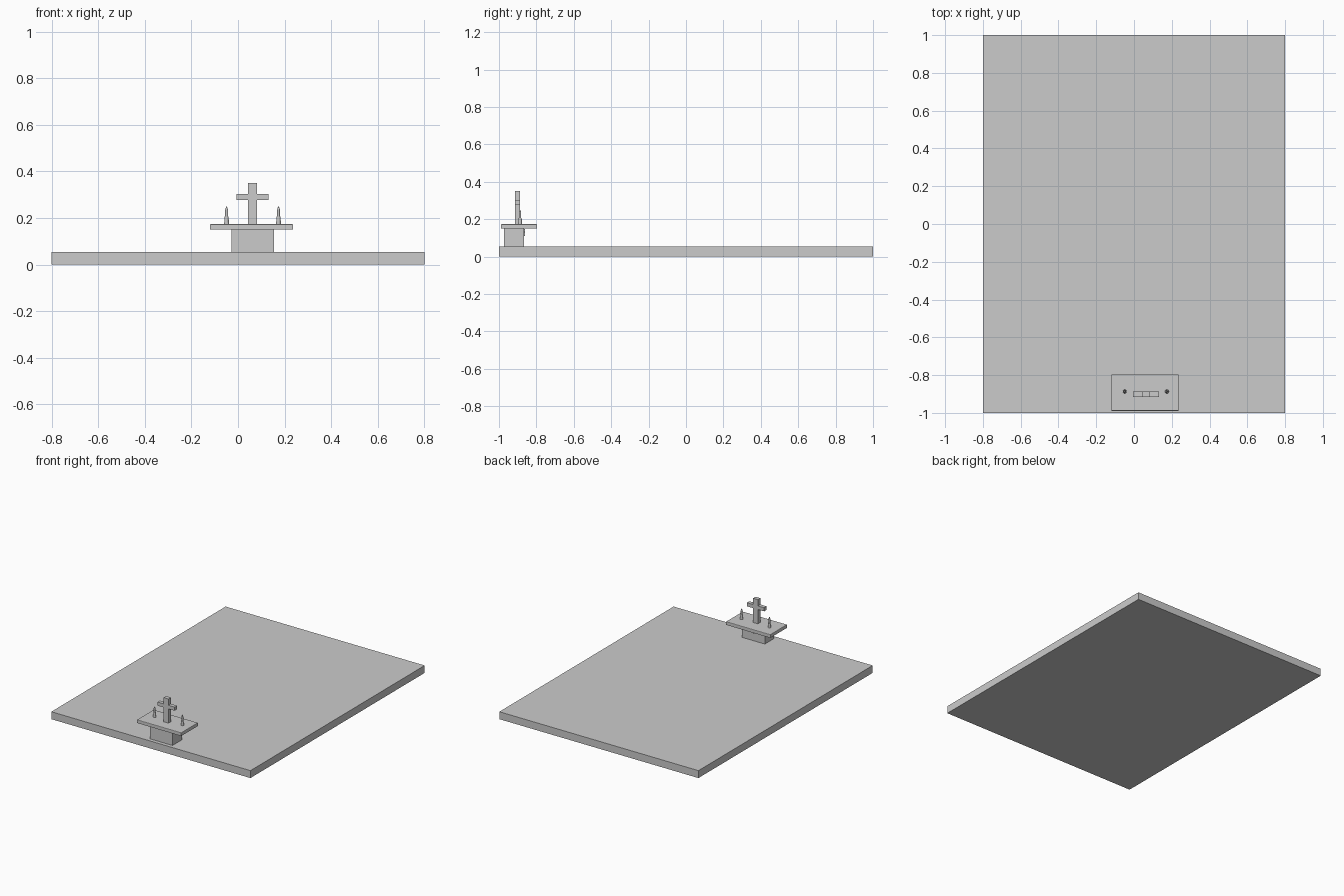
import bpy, bmesh
from math import pi

if "Cube" in bpy.data.objects:
    bpy.data.objects.remove(bpy.data.objects["Cube"])

CX = 0.0625   # centre line of the altar
CY = -0.901   # centre of the cross in depth


def mesh_object(name, bm):
    me = bpy.data.meshes.new(name)
    bmesh.ops.recalc_face_normals(bm, faces=bm.faces)
    bm.to_mesh(me)
    bm.free()
    ob = bpy.data.objects.new(name, me)
    bpy.context.collection.objects.link(ob)
    return ob


def box_bm(x0, x1, y0, y1, z0, z1):
    bm = bmesh.new()
    bmesh.ops.create_cube(bm, size=1)
    for v in bm.verts:
        v.co = ((x0 + x1) / 2 + v.co.x * (x1 - x0),
                (y0 + y1) / 2 + v.co.y * (y1 - y0),
                (z0 + z1) / 2 + v.co.z * (z1 - z0))
    return bm


def box(name, *dims):
    return mesh_object(name, box_bm(*dims))


def cross(name, x, y0, y1, z0, z1, half, arm, a0, a1):
    # Extruded cross outline, mirrored about its centre line
    side = [(half, z0), (half, a0), (arm, a0), (arm, a1), (half, a1), (half, z1)]
    outline = side + [(-u, z) for u, z in reversed(side)]
    bm = bmesh.new()
    face = bm.faces.new([bm.verts.new((x + u, y0, z)) for u, z in outline])
    ext = bmesh.ops.extrude_face_region(bm, geom=[face])
    moved = [g for g in ext["geom"] if isinstance(g, bmesh.types.BMVert)]
    bmesh.ops.translate(bm, verts=moved, vec=(0, y1 - y0, 0))
    return mesh_object(name, bm)


def lathe(name, profile, x, y, sides=12):
    bm = bmesh.new()
    verts = [bm.verts.new((x + r, y, z)) for r, z in profile]
    edges = [bm.edges.new(p) for p in zip(verts, verts[1:])]
    bmesh.ops.spin(bm, geom=verts + edges, cent=(x, y, 0), axis=(0, 0, 1),
                   angle=2 * pi, steps=sides)
    bmesh.ops.remove_doubles(bm, verts=bm.verts, dist=1e-5)
    return mesh_object(name, bm)


# Floor slab
box("floor_slab", -0.8, 0.8, -1, 1, 0, 0.054)

# Altar pedestal
box("pedestal", -0.027, 0.155, -0.973, -0.866, 0.054, 0.15)

# Altar table top with a softened upper rim
bm = box_bm(-0.12, 0.236, -0.989, -0.796, 0.15, 0.174)
rim = [e for e in bm.edges if all(v.co.z > 0.17 for v in e.verts)]
bmesh.ops.bevel(bm, geom=rim, offset=0.004, segments=2, profile=0.5, affect='EDGES')
mesh_object("table_top", bm)

# Standing cross
cross("altar_cross", CX, CY - 0.014, CY + 0.014, 0.174, 0.35,
      0.0195, 0.069, 0.278, 0.304)

# Small relief cross on the rear of the pedestal
cross("relief_cross", CX, -0.867, -0.86, 0.11, 0.147, 0.004, 0.013, 0.13, 0.138)

# Candle holders and candles
for side, label in ((-1, "left"), (1, "right")):
    x = CX + side * 0.1115
    lathe(f"candle_holder_{label}", [(0, 0.173), (0.0105, 0.173), (0.0085, 0.206), (0, 0.206)],
          x, -0.887)
    lathe(f"candle_{label}", [(0, 0.206), (0.006, 0.206), (0.006, 0.236), (0.002, 0.249), (0, 0.249)],
          x, -0.887)
